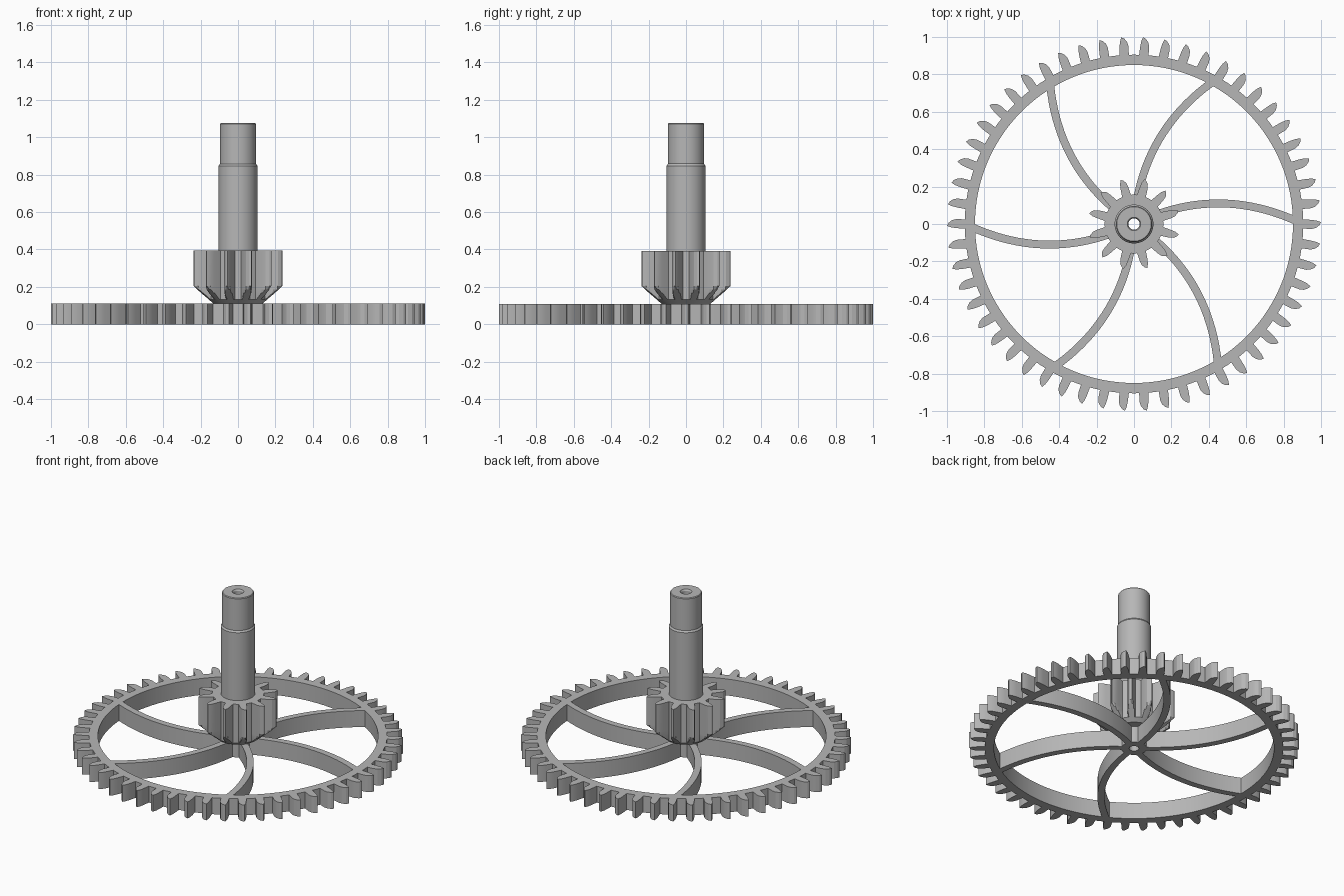
import bpy, bmesh, math
from math import sin, cos, pi

cube = bpy.data.objects.get("Cube")
if cube:
    bpy.data.objects.remove(cube, do_unlink=True)

steel = bpy.data.materials.new("steel_grey")
steel.use_nodes = True
GREY = (0.47, 0.47, 0.47, 1)
steel.diffuse_color = GREY
steel.node_tree.nodes["Principled BSDF"].inputs["Base Color"].default_value = GREY

THICK = 0.11   # wheel thickness
BORE = 0.03


def finish(name, bm, angle):
    bmesh.ops.remove_doubles(bm, verts=bm.verts, dist=1e-5)
    bmesh.ops.recalc_face_normals(bm, faces=bm.faces)
    mesh = bpy.data.meshes.new(name)
    bm.to_mesh(mesh)
    bm.free()
    mesh.materials.append(steel)
    obj = bpy.data.objects.new(name, mesh)
    bpy.context.collection.objects.link(obj)
    bpy.ops.object.select_all(action="DESELECT")
    obj.select_set(True)
    bpy.context.view_layer.objects.active = obj
    bpy.ops.object.shade_smooth_by_angle(angle=math.radians(angle))
    return obj


def bridge(bm, a, b):
    n = len(a)
    for i in range(n):
        j = (i + 1) % n
        bm.faces.new((a[i], a[j], b[j], b[i]))


def gear(name, teeth, tooth, bore, levels, limit, phase=0):
    """Toothed ring; tooth holds (sideways, radius) points, limit(z) caps the radius."""
    pitch = 2 * pi / teeth
    root = tooth[0][1]
    side = tooth[-1][0] / root
    unit = [(t / r, r) for t, r in tooth]
    unit += [(side + (pitch - 2 * side) * k / 3, root) for k in (1, 2)]
    outline = [(phase + k * pitch + a, r) for k in range(teeth) for a, r in unit]
    bm = bmesh.new()

    def ring(z, radius):
        return [bm.verts.new((radius(r) * cos(a), radius(r) * sin(a), z)) for a, r in outline]

    outer = [ring(z, lambda r, z=z: min(r, limit(z))) for z in levels]
    inner = [ring(z, lambda r: bore) for z in (levels[0], levels[-1])]
    loops = [inner[0]] + outer + [inner[1], inner[0]]
    for a, b in zip(loops, loops[1:]):
        bridge(bm, a, b)
    return finish(name, bm, 22)


def lathe(name, profile, sides=64):
    """Closed (radius, z) profile turned around the z axis."""
    bm = bmesh.new()
    rings = [[bm.verts.new((r * cos(2 * pi * k / sides), r * sin(2 * pi * k / sides), z))
              for k in range(sides)] for r, z in profile]
    for a, b in zip(rings, rings[1:] + rings[:1]):
        bridge(bm, a, b)
    return finish(name, bm, 25)


def spoke(name, turn, steps=20, half=0.021):
    """Curved arm from hub to rim."""
    def height(x):
        return 0.1 * (1 - ((x - 0.43) / 0.43) ** 2) + 0.023 * x
    bm = bmesh.new()
    loops = []
    for i in range(steps + 1):
        x = 0.05 + 0.815 * i / steps
        slope = math.atan(0.023 - 0.2 * (x - 0.43) / 0.43 ** 2)
        loop = []
        for s, z in ((-1, 0), (1, 0), (1, THICK), (-1, THICK)):
            px, py = x - s * half * sin(slope), height(x) + s * half * cos(slope)
            loop.append(bm.verts.new((px * cos(turn) - py * sin(turn),
                                      px * sin(turn) + py * cos(turn), z)))
        loops.append(loop)
    for a, b in zip(loops, loops[1:]):
        bridge(bm, a, b)
    bm.faces.new(loops[0])
    bm.faces.new(loops[-1])
    return finish(name, bm, 25)


# Large wheel rim with hooked teeth
wheel_tooth = [(-0.025, 0.905), (-0.026, 0.952), (-0.02, 0.974), (-0.006, 0.992),
               (0.01, 1.0), (0.018, 0.978), (0.022, 0.95), (0.025, 0.905)]
gear("wheel_rim", 54, wheel_tooth, 0.85, (0, THICK), lambda z: 2)

# Hub and six curved spokes
lathe("wheel_hub", [(BORE, 0), (0.078, 0), (0.078, THICK), (BORE, THICK)])
for k in range(6):
    spoke(f"spoke_{k + 1}", k * pi / 3)

# Small pinion with tapered underside
pinion_tooth = [(-0.024, 0.157), (-0.022, 0.2), (-0.016, 0.225), (-0.003, 0.24),
                (0.008, 0.245), (0.017, 0.225), (0.021, 0.2), (0.024, 0.157)]
gear("pinion", 12, pinion_tooth, BORE, (THICK, 0.132, 0.167, 0.187, 0.205, 0.393),
     lambda z: 0.13 + (z - THICK) * 1.21, pi / 12)

# Stepped shaft with a drilled centre
lathe("shaft", [(BORE, 0.38), (0.104, 0.38), (0.104, 0.847), (0.096, 0.858),
                (0.096, 1.07), (0.092, 1.075), (0.036, 1.075), (BORE, 1.065)])
